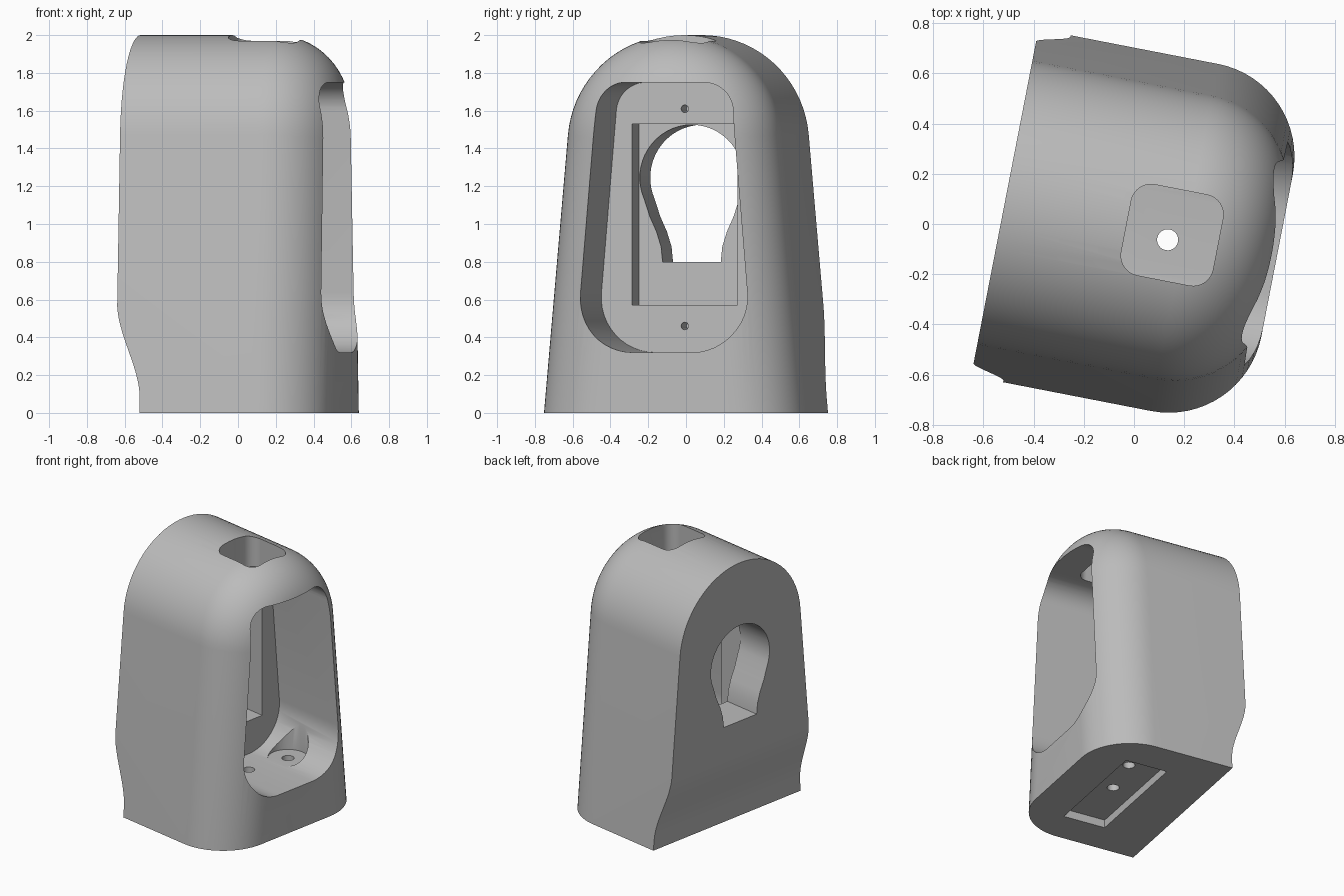
import bpy, bmesh, math
from mathutils import Vector

cube = bpy.data.objects.get("Cube")
if cube:
    bpy.data.objects.remove(cube, do_unlink=True)

grey = bpy.data.materials.new("plain_grey")
grey.use_nodes = True
grey.diffuse_color = (0.5, 0.5, 0.5, 1)
grey.node_tree.nodes["Principled BSDF"].inputs["Base Color"].default_value = (0.5, 0.5, 0.5, 1)


def loft(name, rings):
    """Closed solid through a list of equal-length point rings."""
    bm = bmesh.new()
    loops = [[bm.verts.new(p) for p in ring] for ring in rings]
    n = len(loops[0])
    for a, b in zip(loops, loops[1:]):
        for i in range(n):
            j = (i + 1) % n
            bm.faces.new((a[i], a[j], b[j], b[i]))
    bm.faces.new(loops[0])
    bm.faces.new(loops[-1])
    bmesh.ops.recalc_face_normals(bm, faces=bm.faces)
    mesh = bpy.data.meshes.new(name)
    bm.to_mesh(mesh)
    bm.free()
    mesh.materials.append(grey)
    obj = bpy.data.objects.new(name, mesh)
    bpy.context.collection.objects.link(obj)
    return obj


PLACE = {"x": lambda a, b, h: (h, a, b),
         "y": lambda a, b, h: (a, h, b),
         "z": lambda a, b, h: (a, b, h)}


def prism(name, outline, axis, lo, hi):
    return loft(name, [[PLACE[axis](a, b, h) for a, b in outline] for h in (lo, hi)])


def circle(a, b, r, n=24):
    return [(a + r * math.cos(i * math.tau / n), b + r * math.sin(i * math.tau / n))
            for i in range(n)]


def box(a0, a1, b0, b1):
    return [(a0, b0), (a1, b0), (a1, b1), (a0, b1)]


def rounded(corners, radii, steps=12):
    """Polygon outline with an arc at each corner."""
    out = []
    for i, (corner, r) in enumerate(zip(corners, radii)):
        c = Vector(corner)
        d0 = (Vector(corners[i - 1]) - c).normalized()
        d1 = (Vector(corners[(i + 1) % len(corners)]) - c).normalized()
        half = d0.angle(d1) / 2
        mid = c + (d0 + d1).normalized() * r / math.sin(half)
        start = c + d0 * r / math.tan(half) - mid
        end = c + d1 * r / math.tan(half) - mid
        sweep = start.angle(end)
        for k in range(steps + 1):
            t = k / steps
            p = mid + (start * math.sin((1 - t) * sweep) + end * math.sin(t * sweep)) / math.sin(sweep)
            out.append(tuple(p))
    return out


# Housing: tapered arch, with a large round on the front edge
BACK, ROUND_START, ROUND = -0.53, 0.2, 0.375
ARCH, BASE, TILT = 0.577, 0.704, math.radians(4.8)


def arch_ring(x, inset):
    r = ARCH - inset
    foot = BASE - inset / math.cos(TILT)
    pts = [(x, foot, 0)]
    for k in range(37):
        a = TILT + (math.pi - 2 * TILT) * k / 36
        pts.append((x, r * math.cos(a), 2 - ARCH + r * math.sin(a)))
    return pts + [(x, -foot, 0)]


rings = [arch_ring(BACK, 0)]
for k in range(17):
    a = math.pi / 2 * k / 16
    rings.append(arch_ring(ROUND_START + ROUND * math.sin(a), ROUND * (1 - math.cos(a))))
body = loft("housing", rings)

cutters = []

# Curved relief at the foot of the back
curve = []
for k in range(17):
    t = k / 16
    curve.append((-0.4 - 0.131 * t * t * (3 - 2 * t), 0.07 + 0.52 * t))
cutters.append(prism("back_relief", [(-0.8, -0.1), (-0.4, -0.1)] + curve + [(-0.8, 0.59)],
                     "y", -1, 1))

# Large front opening
opening = rounded([(-0.476, 0.32), (0.476, 0.32), (0.357, 1.75), (-0.357, 1.75)],
                  [0.29, 0.29, 0.16, 0.16])
cutters.append(prism("front_opening", opening, "x", -0.05, 0.8))

# Rectangular recess and keyhole through the back wall
cutters.append(prism("wall_recess", box(-0.285, 0.285, 0.57, 1.53), "x", -0.24, 0.02))
side = [(0.157, 0.8), (0.165, 0.88), (0.19, 0.96), (0.226, 1.04)]
a0 = math.radians(-24)
head = [(0.28 * math.cos(a0 + (math.pi - 2 * a0) * k / 32),
         1.245 + 0.28 * math.sin(a0 + (math.pi - 2 * a0) * k / 32)) for k in range(33)]
keyhole = side + head + [(-y, z) for y, z in reversed(side)]
cutters.append(prism("keyhole", keyhole, "x", -0.8, -0.2))

# Screw holes in the back wall
for z in (0.46, 1.61):
    cutters.append(prism("screw_hole", circle(0, z, 0.02, 16), "x", -0.2, 0.02))

# Square shaft through the top
cutters.append(prism("top_shaft", rounded(box(-0.037, 0.335, -0.184, 0.184), [0.08] * 4, 8),
                     "z", 1.5, 2.2))

# Underside recess, floor holes and a flat seat around the outer hole
cutters.append(prism("base_recess", box(-0.03, 0.29, -0.44, 0.44), "z", -0.1, 0.06))
for x, y in ((0.135, -0.022), (0.19, 0.3)):
    cutters.append(prism("floor_hole", circle(x, y, 0.042), "z", -0.1, 0.45))
cutters.append(prism("hole_seat", circle(0.19, 0.3, 0.14, 32), "z", 0.322, 0.6))

bpy.ops.object.select_all(action="DESELECT")
bpy.context.view_layer.objects.active = body
body.select_set(True)
for cutter in cutters:
    cutter.hide_render = True
    mod = body.modifiers.new(cutter.name, "BOOLEAN")
    mod.operation = "DIFFERENCE"
    mod.solver = "EXACT"
    mod.object = cutter
    bpy.ops.object.modifier_apply(modifier=mod.name)
for cutter in cutters:
    bpy.data.objects.remove(cutter, do_unlink=True)

# Turn the housing and centre it
body.rotation_euler.z = math.radians(-11)
bpy.ops.object.transform_apply(location=False, rotation=True, scale=False)
for axis in (0, 1):
    vals = [v.co[axis] for v in body.data.vertices]
    shift = (min(vals) + max(vals)) / 2
    for v in body.data.vertices:
        v.co[axis] -= shift
bpy.ops.object.shade_smooth_by_angle(angle=math.radians(30))
